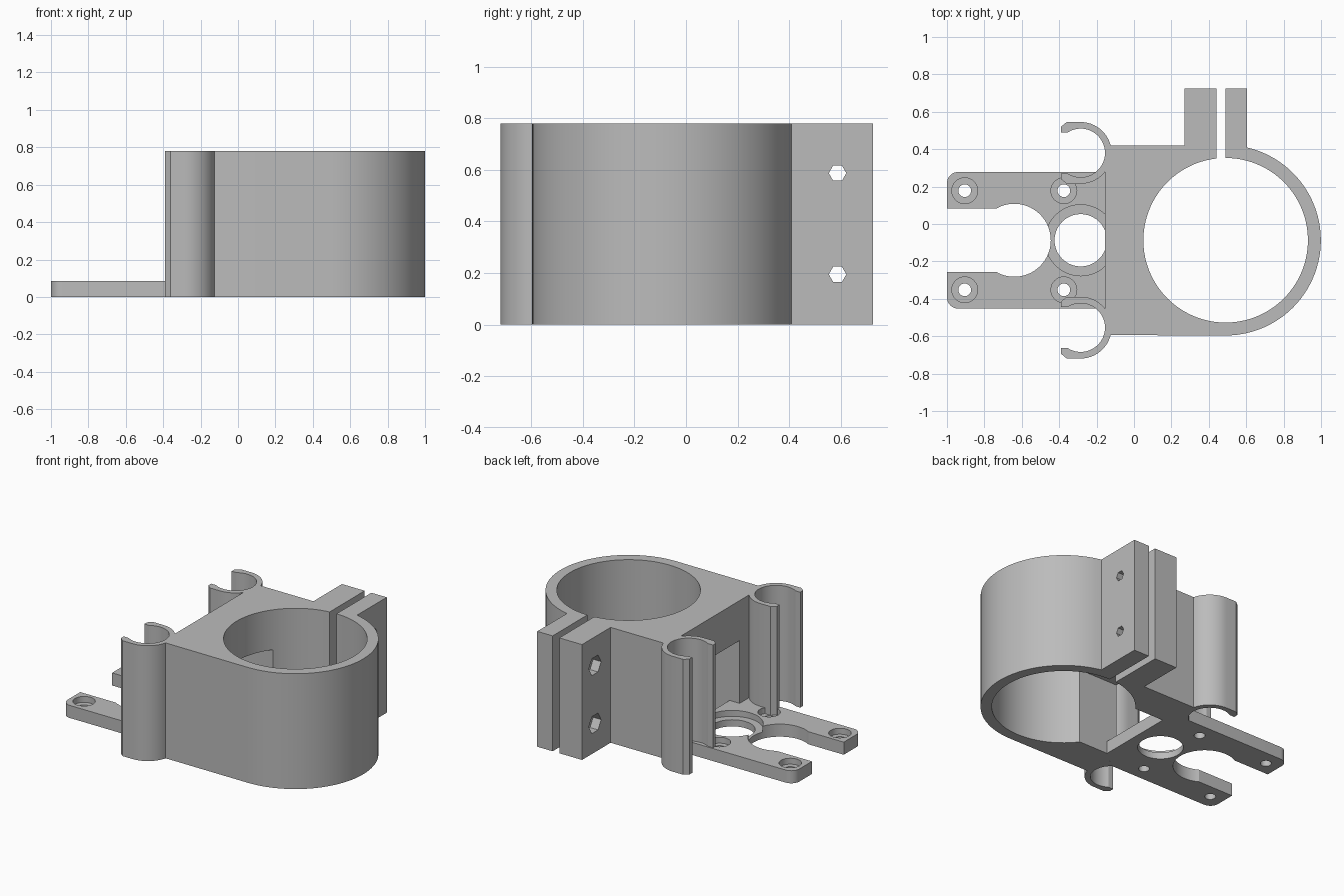
import bpy, bmesh, math

if "Cube" in bpy.data.objects:
    bpy.data.objects.remove(bpy.data.objects["Cube"])

MID = -0.087          # mirror line of the bracket in y
HEIGHT = 0.78
PLATE = 0.085

grey = bpy.data.materials.new("grey plastic")
grey.diffuse_color = (0.5, 0.5, 0.5, 1)
grey.use_nodes = True
grey.node_tree.nodes["Principled BSDF"].inputs["Base Color"].default_value = grey.diffuse_color


def arc(cx, cy, r, a0, a1, n):
    """Points along an arc, angles in degrees."""
    out = []
    for i in range(n + 1):
        a = math.radians(a0 + (a1 - a0) * i / n)
        out.append((cx + r * math.cos(a), cy + r * math.sin(a)))
    return out


def mirror(points):
    return [(x, 2 * MID - y) for x, y in reversed(points)]


def prism(name, points, z0, z1, axis="z"):
    """Extrude a closed outline along z, or along x (outline in y, z)."""
    bm = bmesh.new()
    place = (lambda p: (p[0], p[1], z0)) if axis == "z" else (lambda p: (z0, p[0], p[1]))
    face = bm.faces.new([bm.verts.new(place(p)) for p in points])
    moved = bmesh.ops.extrude_face_region(bm, geom=[face])["geom"]
    d = z1 - z0
    bmesh.ops.translate(bm, verts=[v for v in moved if isinstance(v, bmesh.types.BMVert)],
                        vec=(0, 0, d) if axis == "z" else (d, 0, 0))
    bmesh.ops.recalc_face_normals(bm, faces=bm.faces)
    mesh = bpy.data.meshes.new(name)
    bm.to_mesh(mesh)
    bm.free()
    ob = bpy.data.objects.new(name, mesh)
    bpy.context.collection.objects.link(ob)
    mesh.materials.append(grey)
    return ob


def cut(ob, cutter):
    bpy.context.view_layer.objects.active = ob
    mod = ob.modifiers.new("cut", "BOOLEAN")
    mod.operation = "DIFFERENCE"
    mod.solver = "EXACT"
    mod.object = cutter
    bpy.ops.object.modifier_apply(modifier=mod.name)
    bpy.data.objects.remove(cutter)


def circle(x, y, r, n=40):
    return arc(x, y, r, 0, 360 * (n - 1) / n, n - 1)


def rect(x0, x1, y0, y1):
    return [(x0, y0), (x1, y0), (x1, y1), (x0, y1)]


# Rod clip outline: outer wall, open mouth on the left, inner bore
CX, CY, RI, RO = -0.285, 0.38, 0.13, 0.165
clip = [(-0.12, 0.42)]
clip += arc(CX, CY, RO, 14, 90, 12)
clip += [(-0.36, 0.545), (-0.39, 0.52), (-0.39, 0.49)]
clip += arc(CX, CY, RI, 122, -122, 32)
clip += [(-0.39, 0.27), (-0.39, 0.24), (-0.36, 0.215)]
clip += arc(CX, CY, RO, -90, -38, 8)

# Clamp body: split bore, tabs, block and both clips in one outline
body = [(0.605, 0.725), (0.49, 0.725)]
body += arc(0.49, MID, 0.44, 90, -263.5, 96)
body += [(0.44, 0.725), (0.27, 0.725), (0.27, 0.42)]
body += clip + mirror(clip)
body += arc(0.49, MID, 0.509, -90, 77, 48)
clamp = prism("clamp_body", body, 0, HEIGHT)

# Window through the wall into the bore
cut(clamp, prism("window_cutter", rect(-0.3, 0.35, MID - 0.265, MID + 0.265), -0.1, 0.51))

# Bolt holes through the tabs, with hexagonal nut pockets
for z in (0.195, 0.587):
    cut(clamp, prism("bolt_cutter", circle(0.587, z, 0.034, 6), 0.2, 0.7, "x"))
    cut(clamp, prism("nut_cutter", circle(0.587, z, 0.066, 6), 0.2, 0.33, "x"))

# Forked mounting plate
upper = [(-0.08, MID + 0.265), (-0.155, MID + 0.265), (-0.155, MID + 0.365)]
upper += arc(-0.94, MID + 0.305, 0.06, 90, 180, 8)
upper += [(-1.0, MID + 0.17)]
upper += arc(-0.64, MID, 0.195, 119.3, 0, 28)
plate = prism("mounting_plate", upper + mirror(upper)[1:], 0, PLATE)

# Stepped centre hole and countersunk screw holes
holes = [(-0.285, MID, 0.14, 0.19, 0.045)]
holes += [(x, MID + s * 0.265, 0.034, 0.069, 0.045) for x in (-0.905, -0.375) for s in (-1, 1)]
for x, y, r_through, r_step, z in holes:
    cut(plate, prism("step_cutter", circle(x, y, r_step), z, 0.2))
    cut(plate, prism("hole_cutter", circle(x, y, r_through), -0.1, 0.2))

# Smooth the round walls, keep the edges crisp
for ob in (clamp, plate):
    bpy.ops.object.select_all(action="DESELECT")
    ob.select_set(True)
    bpy.context.view_layer.objects.active = ob
    bpy.ops.object.shade_smooth_by_angle(angle=math.radians(25))
